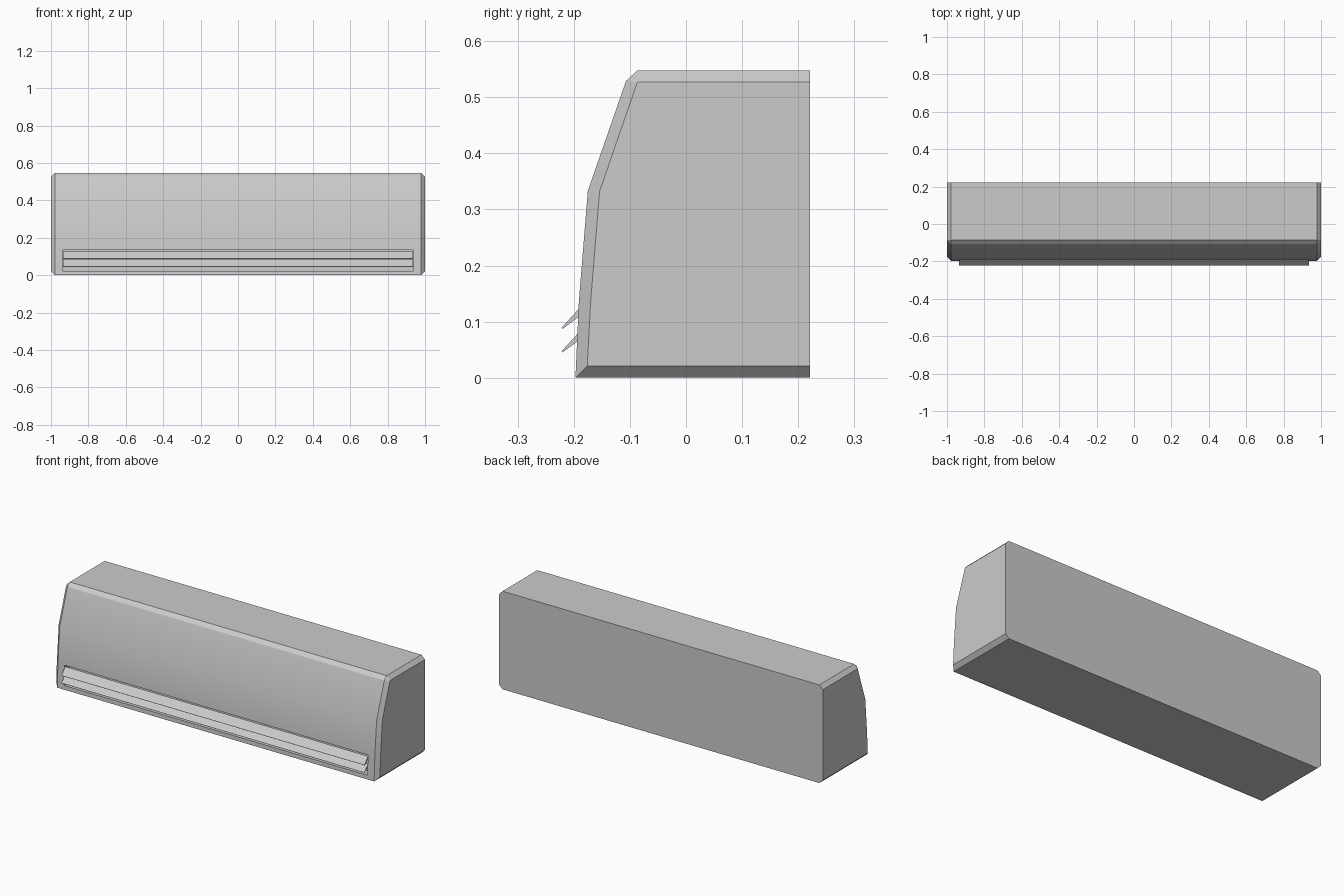
import bpy, bmesh, math

if "Cube" in bpy.data.objects:
    bpy.data.objects.remove(bpy.data.objects["Cube"])


def loft(name, sections):
    """Solid skinned through matching (x, [(y, z), ...]) sections."""
    bm = bmesh.new()
    rings = [[bm.verts.new((x, y, z)) for y, z in pts] for x, pts in sections]
    for a, b in zip(rings, rings[1:]):
        for i in range(len(a)):
            j = (i + 1) % len(a)
            bm.faces.new((a[i], a[j], b[j], b[i]))
    bm.faces.new(rings[0])
    bm.faces.new(rings[-1])
    bmesh.ops.recalc_face_normals(bm, faces=bm.faces)
    mesh = bpy.data.meshes.new(name)
    bm.to_mesh(mesh)
    bm.free()
    obj = bpy.data.objects.new(name, mesh)
    bpy.context.collection.objects.link(obj)
    return obj


# Housing: side profile, with a smaller profile closing each chamfered end
outer = [(0.221, 0), (-0.197, 0), (-0.191, 0.135), (-0.175, 0.333),
         (-0.107, 0.529), (-0.086, 0.548), (0.221, 0.548)]
inner = [(0.221, 0.021), (-0.176, 0.021), (-0.170, 0.135), (-0.154, 0.332),
         (-0.087, 0.526), (-0.085, 0.527), (0.221, 0.527)]
housing = loft("housing", [(-1, inner), (-0.979, outer), (0.979, outer), (1, inner)])

# Air outlet slot cut into the lower front
slot = [(-0.25, 0.023), (-0.15, 0.023), (-0.15, 0.134), (-0.25, 0.134)]
cutter = loft("outlet_cutter", [(-0.937, slot), (0.937, slot)])
cutter.hide_render = True
cut = housing.modifiers.new("outlet", 'BOOLEAN')
cut.operation = 'DIFFERENCE'
cut.solver = 'EXACT'
cut.object = cutter
bpy.context.view_layer.objects.active = housing
housing.select_set(True)
bpy.ops.object.modifier_apply(modifier=cut.name)
bpy.data.objects.remove(cutter)
bpy.ops.object.shade_smooth_by_angle(angle=math.radians(22))

# Tapered louvre blades
for i, dz in enumerate((0, -0.042)):
    blade = [(-0.222, 0.089 + dz), (-0.220, 0.087 + dz),
             (-0.184, 0.114 + dz), (-0.188, 0.126 + dz)]
    loft(f"louvre_{i + 1}", [(-0.936, blade), (0.936, blade)])
